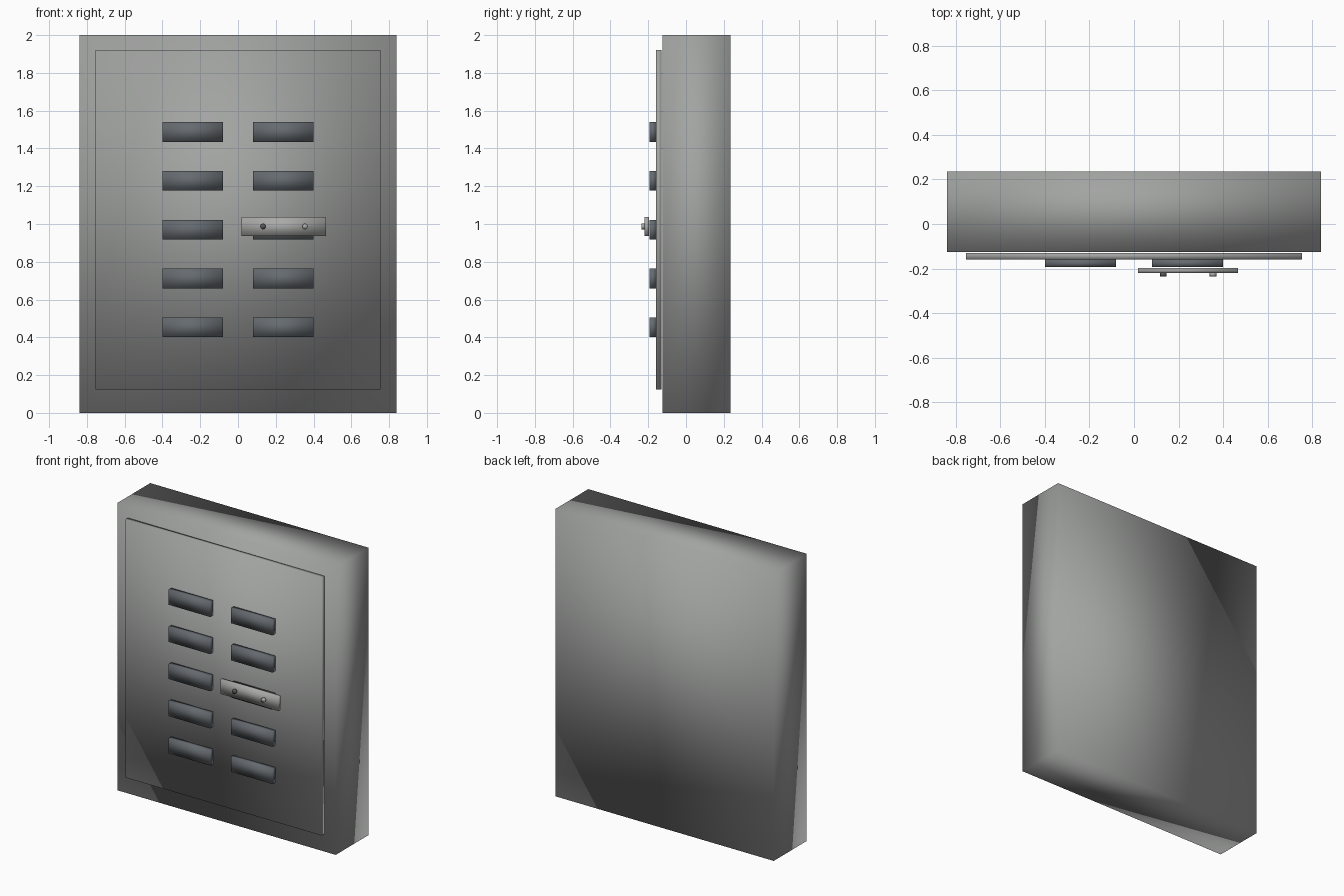
import bpy
import bmesh
from math import radians
from mathutils import Matrix

if "Cube" in bpy.data.objects:
    bpy.data.objects.remove(bpy.data.objects["Cube"])


def material(name, r, g, b):
    m = bpy.data.materials.new(name)
    m.use_nodes = True
    m.diffuse_color = (r, g, b, 1)
    m.node_tree.nodes["Principled BSDF"].inputs["Base Color"].default_value = (r, g, b, 1)
    return m


casing_grey = material("casing grey", 0.36, 0.37, 0.36)
slot_grey = material("slate grey", 0.13, 0.145, 0.16)
plate_grey = material("plate grey", 0.40, 0.40, 0.39)
dark_grey = material("dark grey", 0.10, 0.10, 0.11)


def finish(name, bm, mat):
    # Normals are averaged over the corners for a soft, pillowy shading
    for f in bm.faces:
        f.smooth = True
    mesh = bpy.data.meshes.new(name)
    bm.to_mesh(mesh)
    bm.free()
    mesh.materials.append(mat)
    obj = bpy.data.objects.new(name, mesh)
    bpy.context.collection.objects.link(obj)
    return obj


def box(name, x, y, z, mat):
    bm = bmesh.new()
    bmesh.ops.create_cube(bm, size=1)
    bmesh.ops.scale(bm, vec=[b - a for a, b in (x, y, z)], verts=bm.verts)
    bmesh.ops.translate(bm, vec=[(a + b) / 2 for a, b in (x, y, z)], verts=bm.verts)
    return finish(name, bm, mat)


def stud(name, x, z, mat):
    bm = bmesh.new()
    place = Matrix.Translation((x, -0.226, z)) @ Matrix.Rotation(radians(90), 4, "X")
    bmesh.ops.create_cone(bm, cap_ends=True, segments=16, radius1=0.015,
                          radius2=0.015, depth=0.018, matrix=place)
    return finish(name, bm, mat)


# Casing and raised front door
box("casing", (-0.84, 0.84), (-0.125, 0.235), (0, 2), casing_grey)
box("front_panel", (-0.755, 0.755), (-0.16, -0.13), (0.125, 1.92), casing_grey)

# Two columns of label slots
for side, x in (("right", -0.24), ("left", 0.24)):
    for row in range(5):
        z = 0.453 + row * 0.2585
        box(f"{side}_slot_{row + 1}", (x - 0.16, x + 0.16), (-0.193, -0.16),
            (z - 0.052, z + 0.052), slot_grey)

# Latch plate with its two studs
box("latch_plate", (0.018, 0.466), (-0.219, -0.197), (0.936, 1.037), plate_grey)
stud("keyhole_stud", 0.132, 0.987, dark_grey)
stud("plate_stud", 0.355, 0.987, plate_grey)
